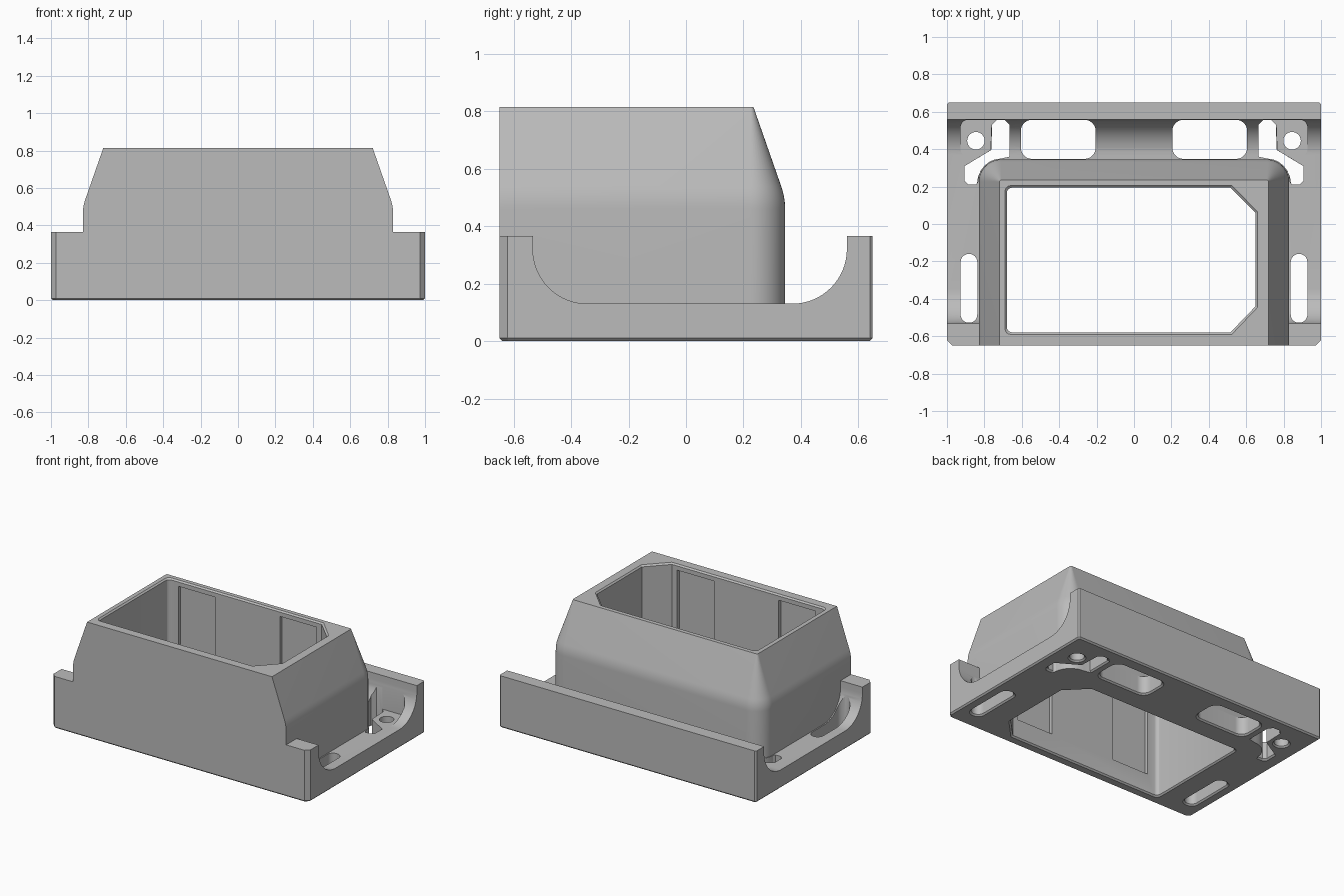
import bpy, bmesh
from math import sin, cos, pi, radians

if "Cube" in bpy.data.objects:
    bpy.data.objects.remove(bpy.data.objects["Cube"], do_unlink=True)

grey = bpy.data.materials.new("moulded grey")
grey.use_nodes = True
grey.diffuse_color = (0.5, 0.5, 0.5, 1)
grey.node_tree.nodes["Principled BSDF"].inputs["Base Color"].default_value = (0.5, 0.5, 0.5, 1)


def arc(cx, cy, r, a0, a1, n=12):
    angles = [radians(a0 + (a1 - a0) * i / n) for i in range(n + 1)]
    return [(cx + r * cos(a), cy + r * sin(a)) for a in angles]


def rounded(x0, x1, y0, y1, r):
    return (arc(x1 - r, y1 - r, r, 0, 90) + arc(x0 + r, y1 - r, r, 90, 180)
            + arc(x0 + r, y0 + r, r, 180, 270) + arc(x1 - r, y0 + r, r, 270, 360))


def loft(name, rings):
    """Skin a closed solid over rings of equal point count."""
    bm = bmesh.new()
    loops = [[bm.verts.new(p) for p in ring] for ring in rings]
    n = len(loops[0])
    for low, high in zip(loops, loops[1:]):
        for i in range(n):
            j = (i + 1) % n
            bm.faces.new((low[i], low[j], high[j], high[i]))
    bm.faces.new(loops[0])
    bm.faces.new(loops[-1])
    bmesh.ops.remove_doubles(bm, verts=bm.verts, dist=1e-5)
    bmesh.ops.recalc_face_normals(bm, faces=bm.faces)
    mesh = bpy.data.meshes.new(name)
    bm.to_mesh(mesh)
    bm.free()
    mesh.materials.append(grey)
    ob = bpy.data.objects.new(name, mesh)
    bpy.context.scene.collection.objects.link(ob)
    return ob


def grown(outline, d):
    """Enlarge an outline by d on each side of its bounding box."""
    xs, ys = zip(*outline)
    cx, cy = (max(xs) + min(xs)) / 2, (max(ys) + min(ys)) / 2
    fx, fy = 1 + 2 * d / (max(xs) - min(xs)), 1 + 2 * d / (max(ys) - min(ys))
    return [(cx + (x - cx) * fx, cy + (y - cy) * fy) for x, y in outline]


def prism(name, outline, levels):
    """Prism through (height, growth) levels."""
    return loft(name, [[(x, y, z) for x, y in grown(outline, d)] for z, d in levels])


def combine(target, other, operation):
    other.hide_render = True
    mod = target.modifiers.new(operation, 'BOOLEAN')
    mod.operation, mod.solver, mod.object = operation, 'EXACT', other
    bpy.context.view_layer.objects.active = target
    bpy.ops.object.modifier_apply(modifier=mod.name)
    bpy.data.objects.remove(other, do_unlink=True)


def bevel_edges(ob, rule, width):
    bm = bmesh.new()
    bm.from_mesh(ob.data)
    edges = [e for e in bm.edges if rule(e.verts[0].co, e.verts[1].co)]
    bmesh.ops.bevel(bm, geom=edges, offset=width, segments=1, affect='EDGES')
    bm.to_mesh(ob.data)
    bm.free()


# Base tray: side profile with a rounded trough, swept across the width
FLOOR, WALL, R = 0.13, 0.365, 0.19
profile = ([(-0.65, 0), (0.65, 0), (0.65, WALL), (0.56, WALL)]
           + arc(0.56 - R, FLOOR + R, R, 0, -90, 16)
           + arc(-0.533 + R, FLOOR + R, R, 270, 180, 16)
           + [(-0.533, WALL), (-0.65, WALL)])
housing = loft("terminal_housing", [[(x, y, z) for y, z in profile] for x in (-1, 1)])


def upright(y):
    return lambda a, b: (abs(a.y - y) < 1e-4 and abs(b.y - y) < 1e-4
                         and abs(a.x - b.x) < 1e-4 and abs(a.z - b.z) > 0.1)


bevel_edges(housing, upright(-0.65), 0.028)
bevel_edges(housing, upright(0.65), 0.01)
bevel_edges(housing, lambda a, b: max(a.z, b.z) < 1e-4, 0.01)

# Tower: straight below, softly bent into a taper above, flat at the front
SLOPE, BEND, TOP = 0.35, 0.46, 0.815


def taper(z):
    if z <= BEND:
        return 0
    if z < BEND + 0.08:
        return SLOPE * (z - BEND) ** 2 / 0.16
    return SLOPE * (z - BEND - 0.04)


rings = []
for z in [0.05] + [BEND + 0.08 * i / 6 for i in range(7)] + [TOP]:
    d = taper(z)
    corner = arc(0.71, 0.225, 0.12 - d, 0, 90)
    outline = ([(-0.83 + d, -0.65), (0.83 - d, -0.65)] + corner
               + [(-x, y) for x, y in reversed(corner)])
    rings.append([(x, y, z) for x, y in outline])
combine(housing, loft("tower", rings), 'UNION')

# Central opening, chamfered on one end, with eased rims
opening = (arc(-0.65, 0.165, 0.03, 90, 180, 4) + arc(-0.65, -0.55, 0.03, 180, 270, 4)
           + [(0.515, -0.58), (0.65, -0.44), (0.65, 0.06), (0.515, 0.195)])
combine(housing, prism("opening", opening, [(-0.01, 0.02), (0.01, 0), (TOP - 0.01, 0),
                                            (TOP + 0.01, 0.02)]), 'DIFFERENCE')

# Shallow recesses in the front and back inner walls
for x in (-0.6, 0.19):
    pocket = [(x, -0.605), (x + 0.285, -0.605), (x + 0.285, 0.218), (x, 0.218)]
    combine(housing, prism("wall_recess", pocket, [(FLOOR + 0.01, 0), (0.775, 0)]), 'DIFFERENCE')

# Mirrored pockets, slots and screw holes through the tray floor
cable_slot = ([(0.665, 0.36), (0.665, 0.53), (0.69, 0.555), (0.735, 0.555), (0.76, 0.53),
               (0.765, 0.395), (0.905, 0.31), (0.905, 0.23), (0.885, 0.21), (0.845, 0.21)]
              + arc(0.71, 0.225, 0.125, 0, 90, 6))
through = [
    ("back_window", rounded(0.205, 0.605, 0.348, 0.557, 0.06)),
    ("side_slot", rounded(0.838, 0.927, -0.528, -0.16, 0.044)),
    ("screw_hole", arc(0.845, 0.445, 0.047, 0, 345, 23)),
    ("cable_slot", cable_slot),
]
for side in (1, -1):
    seat = [(side * x, y) for x, y in rounded(0.7, 0.927, 0.36, 0.557, 0.04)]
    combine(housing, prism("screw_seat", seat, [(FLOOR, 0), (0.5, 0)]), 'DIFFERENCE')
    for name, outline in through:
        shape = [(side * x, y) for x, y in outline]
        combine(housing, prism(name, shape, [(-0.01, 0.02), (0.01, 0), (0.5, 0)]), 'DIFFERENCE')

# Smooth shading on curved walls only
bpy.ops.object.select_all(action='DESELECT')
housing.select_set(True)
bpy.context.view_layer.objects.active = housing
bpy.ops.object.shade_smooth_by_angle(angle=radians(18))
